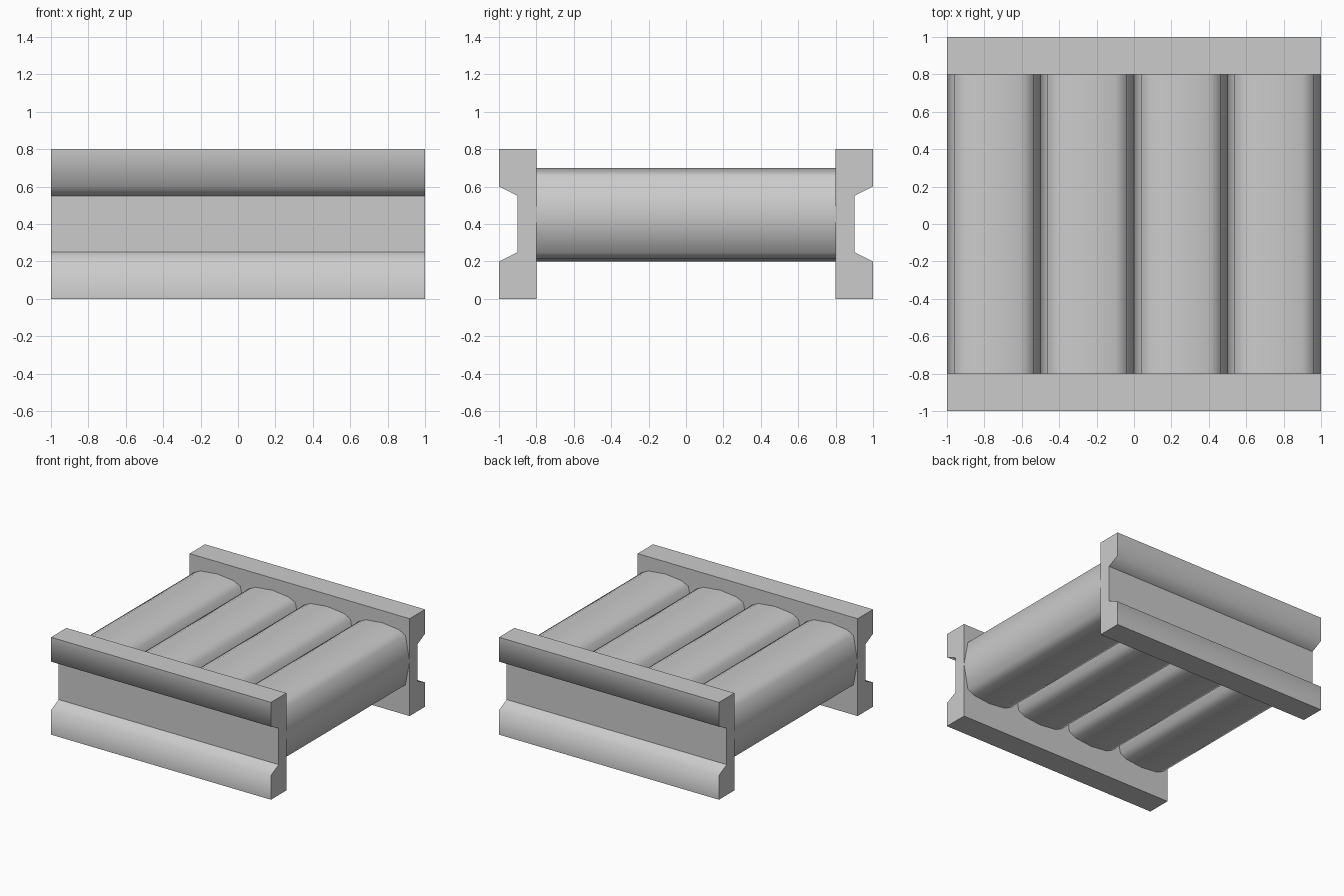
import bpy, bmesh

if "Cube" in bpy.data.objects:
    bpy.data.objects.remove(bpy.data.objects["Cube"])


def prism(name, points, axis, start, end, soft=()):
    """Extrude a 2D profile along x or y; lengthwise edges in soft stay smooth."""
    bm = bmesh.new()

    def place(p, t):
        return (t, p[0], p[1]) if axis == 'x' else (p[0], t, p[1])

    a = [bm.verts.new(place(p, start)) for p in points]
    b = [bm.verts.new(place(p, end)) for p in points]
    n = len(points)
    bm.faces.new(a)
    bm.faces.new(b[::-1])
    for i in range(n):
        j = (i + 1) % n
        bm.faces.new((a[i], b[i], b[j], a[j]))
    bmesh.ops.recalc_face_normals(bm, faces=bm.faces[:])
    for f in bm.faces:
        f.smooth = True
    for e in bm.edges:
        e.smooth = False
    for i in soft:
        bm.edges.get((a[i], b[i])).smooth = True
    mesh = bpy.data.meshes.new(name)
    bm.to_mesh(mesh)
    bm.free()
    obj = bpy.data.objects.new(name, mesh)
    bpy.context.collection.objects.link(obj)
    return obj


# Side rails with a tapered groove along the outer face
rail = [(0.8, 0), (1, 0), (1, 0.2), (0.9, 0.25),
        (0.9, 0.55), (1, 0.6), (1, 0.8), (0.8, 0.8)]
for name, side in (("front_rail", -1), ("back_rail", 1)):
    prism(name, [(side * y, z) for y, z in rail], 'x', -1, 1, soft=(2, 5))

# Four rounded rollers between the rails
quarter = [(0.25, 0), (0.212, 0.204), (0.15, 0.234)]
section = quarter + [(0, 0.25)] + [(-x, z) for x, z in quarter[::-1]]
section += [(x, -z) for x, z in section[-2:0:-1]]
for k in range(4):
    cx = -0.75 + 0.5 * k
    prism(f"roller_{k + 1}", [(cx + x, 0.45 + z) for x, z in section],
          'y', -0.8, 0.8, soft=range(len(section)))
